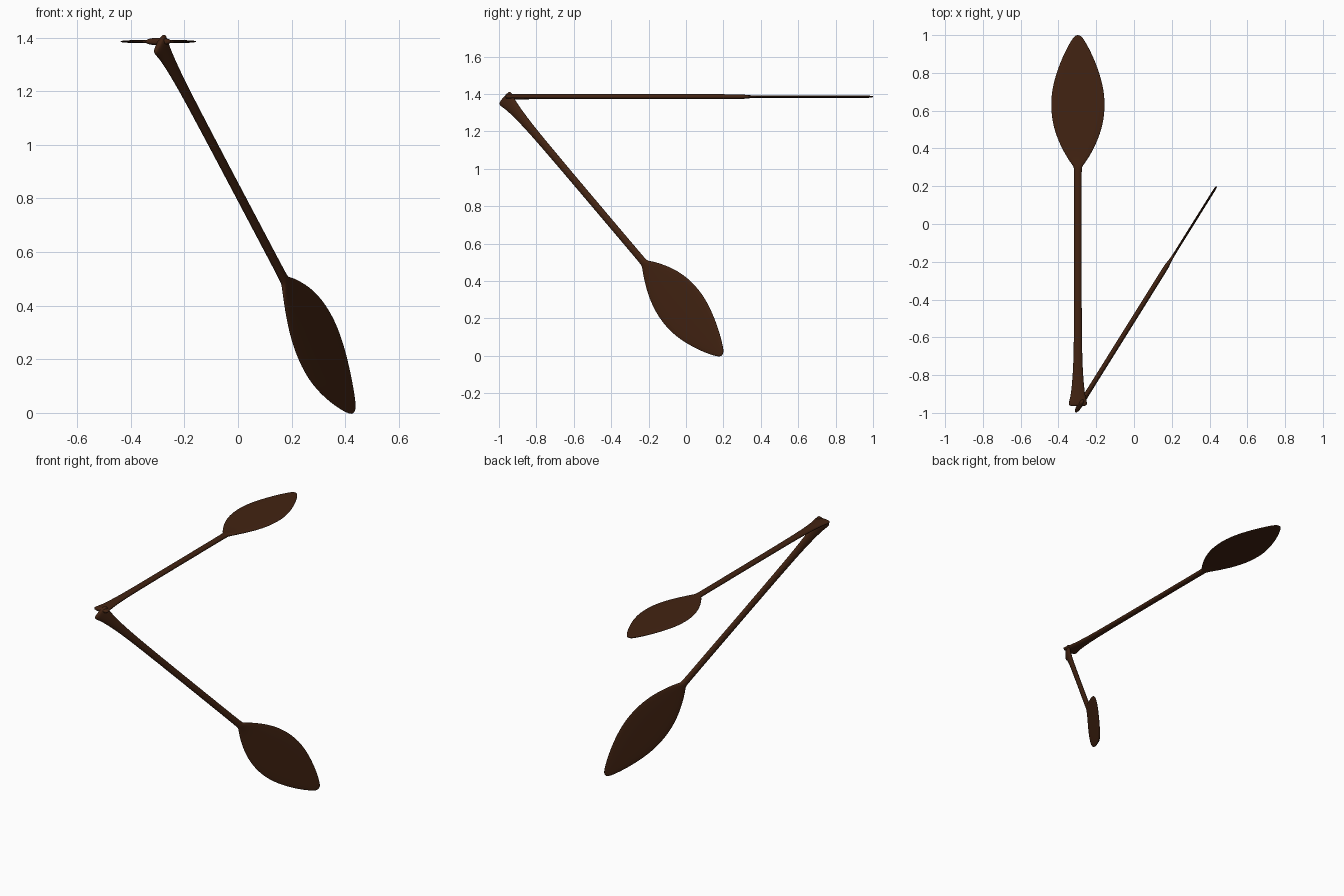
import bpy, bmesh, math
from mathutils import Vector, Matrix

if "Cube" in bpy.data.objects:
    bpy.data.objects.remove(bpy.data.objects["Cube"])

wood = bpy.data.materials.new("dark brown wood")
wood.diffuse_color = (0.055, 0.017, 0.006, 1)
wood.use_nodes = True
wood.node_tree.nodes["Principled BSDF"].inputs["Base Color"].default_value = wood.diffuse_color

# Paddle outline: distance from grip end, half width, half thickness, squareness
STATIONS = [
    (0.000, 0.030, 0.006, 2.4), (0.004, 0.046, 0.011, 2.4), (0.014, 0.050, 0.014, 2.4),
    (0.040, 0.043, 0.014, 2.2), (0.075, 0.036, 0.014, 2), (0.170, 0.027, 0.0135, 2),
    (0.300, 0.022, 0.0135, 2), (0.600, 0.020, 0.0135, 2), (1.000, 0.020, 0.0135, 2),
    (1.250, 0.020, 0.0135, 2), (1.268, 0.022, 0.0125, 2.2), (1.290, 0.040, 0.009, 2.6),
    (1.330, 0.066, 0.0065, 3), (1.400, 0.103, 0.006, 3), (1.480, 0.131, 0.006, 3),
    (1.560, 0.143, 0.006, 3), (1.640, 0.143, 0.006, 3), (1.720, 0.128, 0.006, 3),
    (1.800, 0.102, 0.006, 3), (1.880, 0.067, 0.006, 3), (1.935, 0.036, 0.006, 3),
    (1.956, 0.020, 0.005, 3), (1.964, 0.008, 0.003, 2),
]
SIDES = 20


def paddle(name, start, tip, face_normal):
    """Loft superellipse sections from the grip to the blade tip."""
    start, tip = Vector(start), Vector(tip)
    along = (tip - start).normalized()
    scale = (tip - start).length / STATIONS[-1][0]
    normal = Vector(face_normal)
    normal = (normal - along * normal.dot(along)).normalized()
    across = along.cross(normal)
    bm = bmesh.new()
    rings = []
    for s, w, t, p in STATIONS:
        ring = []
        for i in range(SIDES):
            a = 2 * math.pi * i / SIDES
            c, d = math.cos(a), math.sin(a)
            u = math.copysign(abs(c) ** (2 / p), c) * w
            v = math.copysign(abs(d) ** (2 / p), d) * t
            ring.append(bm.verts.new(start + along * s * scale + across * u + normal * v))
        rings.append(ring)
    for r0, r1 in zip(rings, rings[1:]):
        for i in range(SIDES):
            j = (i + 1) % SIDES
            bm.faces.new((r0[i], r0[j], r1[j], r1[i]))
    bm.faces.new(rings[0])
    bm.faces.new(rings[-1])
    bmesh.ops.recalc_face_normals(bm, faces=bm.faces)
    mesh = bpy.data.meshes.new(name)
    bm.to_mesh(mesh)
    bm.free()
    mesh.materials.append(wood)
    for f in mesh.polygons:
        f.use_smooth = True
    ob = bpy.data.objects.new(name, mesh)
    bpy.context.collection.objects.link(ob)
    sub = ob.modifiers.new("smooth", 'SUBSURF')
    sub.levels = sub.render_levels = 2


# Level paddle lying flat, and the lowered paddle with its blade on edge
paddle("level_paddle", (-0.297, -0.965, 1.385), (-0.297, 1.0, 1.385), (0, 0, 1))
paddle("lowered_paddle", (-0.295, -0.973, 1.383), (0.433, 0.193, 0.004), (0.848, -0.53, 0))
